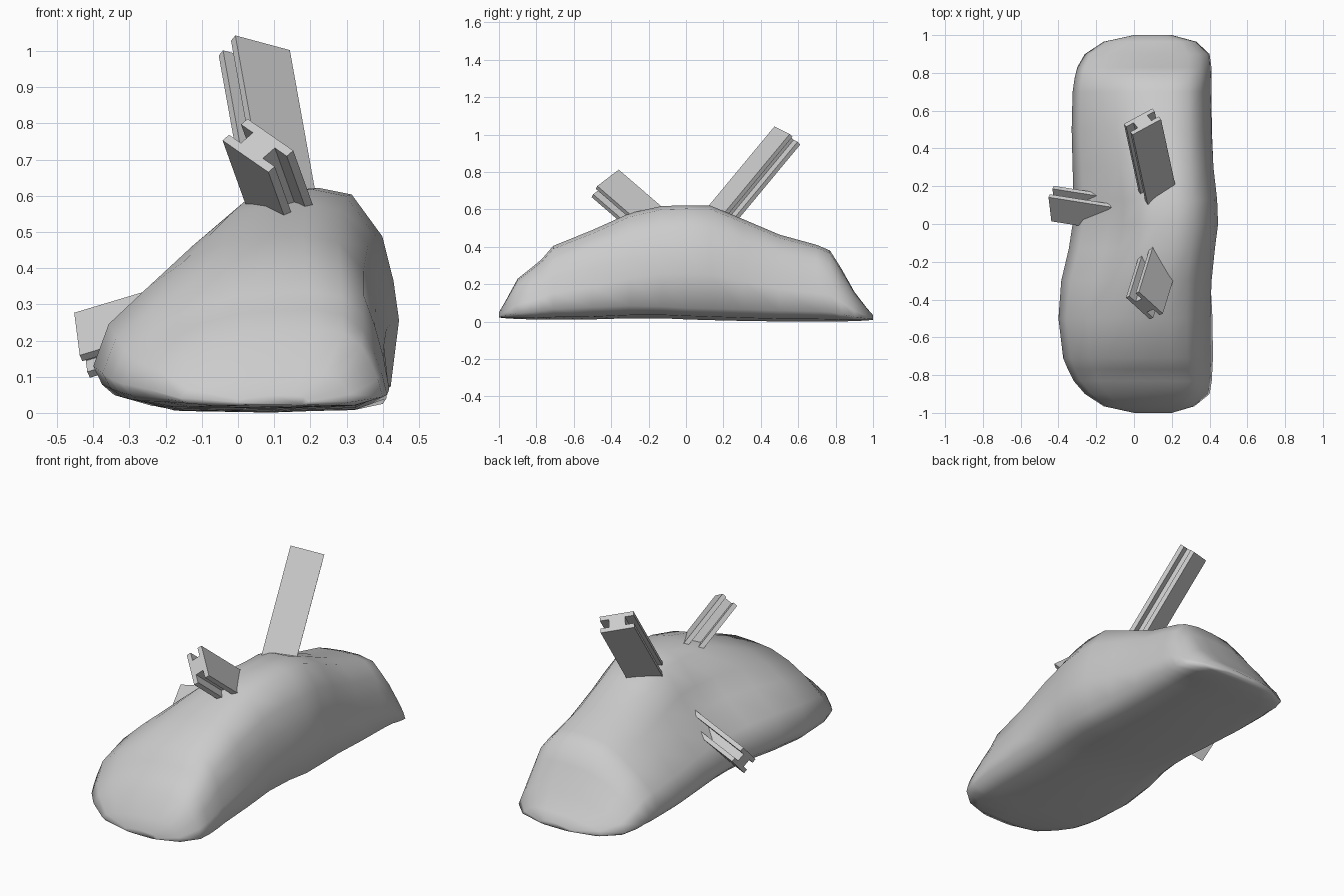
import bpy, bmesh
from mathutils import Vector

# Rock cross-sections: normalised outline, tall middle and fuller ends
MID = [(.55, 0), (.20, .015), (.08, .06), (.03, .12), (0, .2), (.07, .38), (.25, .575), (.345, .735),
       (.47, .94), (.58, .985), (.71, 1), (.83, .97), (.94, .78), (.98, .58), (1, .4), (.97, .1), (.86, .03)]
END = [(.55, 0), (.20, .015), (.07, .08), (.03, .14), (0, .25), (.05, .50), (.18, .72), (.30, .86),
       (.44, .96), (.58, .99), (.71, 1), (.83, .96), (.91, .80), (.95, .58), (.98, .36), (1, .14), (.88, .03)]
# y, left x, right x, bottom z, top z, end blend
STATIONS = [(-1.0, .0, .20, .022, .05, 1), (-.965, -.16, .32, .018, .11, 1),
            (-.90, -.26, .40, .014, .23, 1), (-.83, -.32, .412, .012, .285, 1),
            (-.77, -.35, .415, .012, .335, 1), (-.71, -.375, .418, .012, .405, 1),
            (-.50, -.40, .418, .012, .49, .9), (-.30, -.385, .418, .018, .58, .45),
            (-.13, -.345, .43, .018, .618, .1), (0, -.325, .445, .012, .622, 0),
            (.13, -.32, .44, .008, .62, 0), (.30, -.325, .425, .004, .55, .3),
            (.50, -.33, .42, .001, .465, .65), (.70, -.325, .415, .001, .41, .8),
            (.77, -.315, .415, .001, .38, .8), (.83, -.30, .412, .001, .285, .9),
            (.90, -.26, .40, .003, .16, 1), (.965, -.16, .33, .006, .075, 1),
            (1.0, .0, .20, .01, .035, 1)]


def add_object(name, bm, smooth):
    bmesh.ops.recalc_face_normals(bm, faces=bm.faces)
    for f in bm.faces:
        f.smooth = smooth
    mesh = bpy.data.meshes.new(name)
    bm.to_mesh(mesh)
    bm.free()
    obj = bpy.data.objects.new(name, mesh)
    bpy.context.collection.objects.link(obj)
    return obj


def loft(name, rings, smooth):
    bm = bmesh.new()
    loops = [[bm.verts.new(p) for p in ring] for ring in rings]
    n = len(loops[0])
    for a, b in zip(loops, loops[1:]):
        for i in range(n):
            j = (i + 1) % n
            bm.faces.new((a[i], a[j], b[j], b[i]))
    bm.faces.new(loops[0])
    bm.faces.new(loops[-1])
    return add_object(name, bm, smooth)


# Boulder lofted from front to back
rings = []
for y, xl, xr, zb, zt, t in STATIONS:
    ring = []
    for (u0, v0), (u1, v1) in zip(MID, END):
        u, v = u0 + (u1 - u0) * t, v0 + (v1 - v0) * t
        ring.append((xl + (xr - xl) * u, y, zb + (zt - zb) * v))
    rings.append(ring)
loft("boulder", rings, True)


# I-beams: flange direction w, outward direction d, centre of the free end
def beam(name, end, d, w, width, depth, length):
    d = Vector(d).normalized()
    w = Vector(w)
    w = (w - d * w.dot(d)).normalized()
    h = d.cross(w)
    a, b = width / 2, depth / 2
    web, inner = width * .24, depth * .24
    quarter = [(a, b), (a, inner), (web, inner)]
    prof = quarter + [(p, -q) for p, q in quarter[::-1]]
    prof += [(-p, -q) for p, q in quarter] + [(-p, q) for p, q in quarter[::-1]]
    end = Vector(end)
    tip = [end + w * p + h * q for p, q in prof]
    loft(name, [tip, [v - d * length for v in tip]], False)


beam("back_beam", (.045, .542, .995), (-.18, .83, 1), (.148, .08, -.04), .176, .092, .75)
beam("front_beam", (.055, -.432, .739), (-.36, -1.16, 1), (.129, -.12, -.088), .192, .096, .45)
beam("side_beam", (-.431, .108, .187), (-1, .157, -.3), (.011, -.127, -.119), .174, .091, .45)
